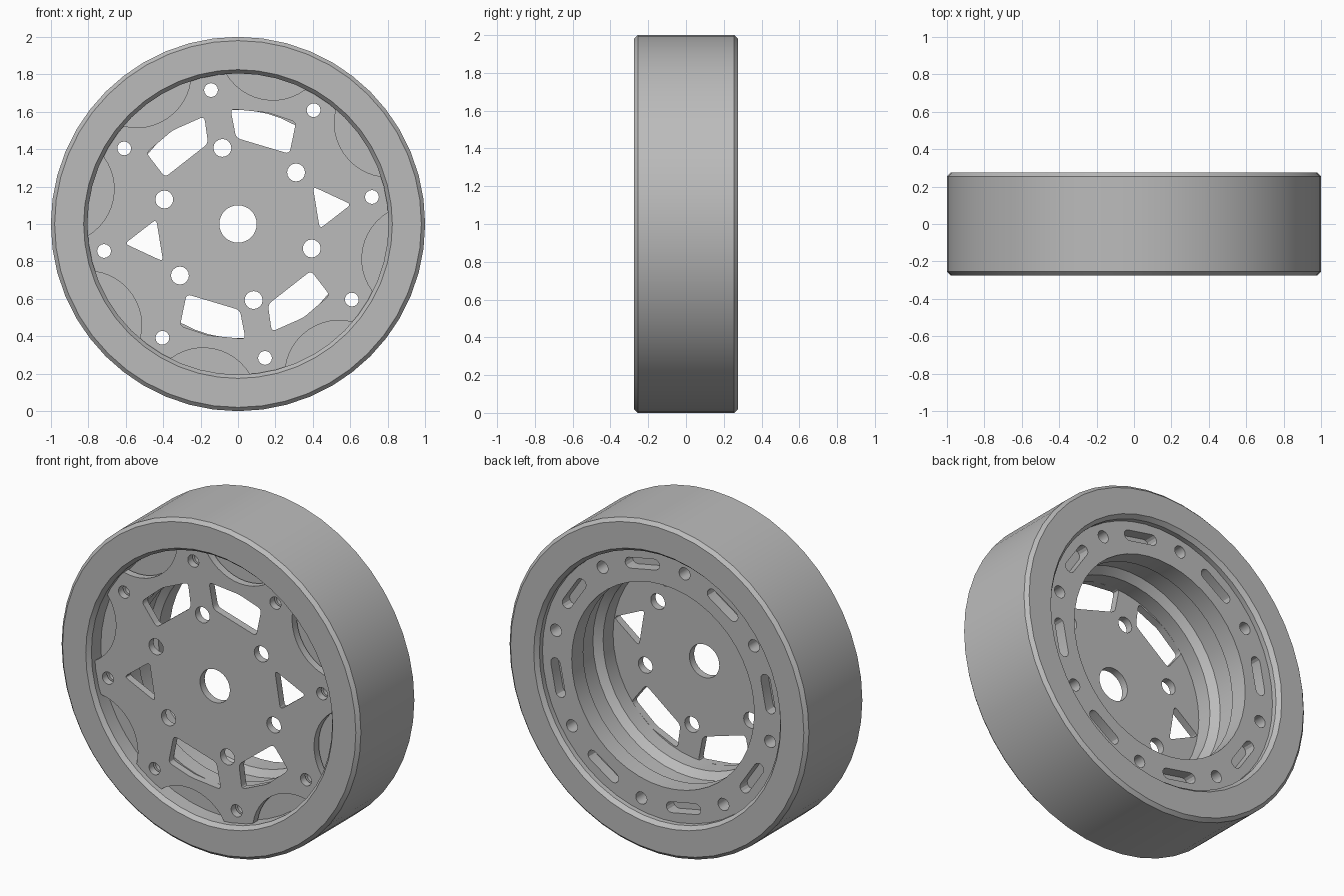
import bpy, bmesh
from math import sin, cos, pi, radians, atan2, acos
from mathutils import Matrix

if "Cube" in bpy.data.objects:
    bpy.data.objects.remove(bpy.data.objects["Cube"])

grey = bpy.data.materials.new("plain grey")
grey.use_nodes = True
grey.diffuse_color = (0.5, 0.5, 0.5, 1)
grey.node_tree.nodes["Principled BSDF"].inputs["Base Color"].default_value = (0.5, 0.5, 0.5, 1)

BOLT = radians(11.4)      # angle of the first bolt hole
STEP = pi / 4             # eight bolts round the rim
bolts = [BOLT + k * STEP for k in range(8)]
gaps = [a + STEP / 2 for a in bolts]


def finish(name, me):
    ob = bpy.data.objects.new(name, me)
    bpy.context.collection.objects.link(ob)
    me.materials.clear()
    me.materials.append(grey)
    return ob


def smooth(ob, angle=25):
    bpy.ops.object.select_all(action='DESELECT')
    ob.select_set(True)
    bpy.context.view_layer.objects.active = ob
    bpy.ops.object.shade_smooth_by_angle(angle=radians(angle))


def lathe(name, profile, n=48):
    """Spin a closed (radius, y) profile about the axle."""
    bm = bmesh.new()
    rings = [[bm.verts.new((r * cos(2 * pi * i / n), y, 1 + r * sin(2 * pi * i / n)))
              for r, y in profile] for i in range(n)]
    m = len(profile)
    for i in range(n):
        a, b = rings[i], rings[(i + 1) % n]
        for j in range(m):
            k = (j + 1) % m
            bm.faces.new((a[j], a[k], b[k], b[j]))
    bmesh.ops.recalc_face_normals(bm, faces=bm.faces)
    me = bpy.data.meshes.new(name)
    bm.to_mesh(me)
    bm.free()
    return finish(name, me)


def circle(r, dist=0, ang=0, n=16):
    cx, cz = dist * cos(ang), dist * sin(ang)
    return [(cx + r * cos(2 * pi * i / n), cz + r * sin(2 * pi * i / n)) for i in range(n)]


def slot(dist, ang, half, r):
    """Straight round-ended slot lying across the radius."""
    pts = []
    for side in (1, -1):
        for i in range(7):
            t = pi * i / 6
            u, v = dist + side * r * cos(t), side * (half + r * sin(t))
            pts.append((u * cos(ang) - v * sin(ang), u * sin(ang) + v * cos(ang)))
    return pts


def rounded(corners, cut=0.025):
    """Soften polygon corners with short quadratic arcs."""
    out = []
    for i, (x, z) in enumerate(corners):
        ends = []
        for px, pz in (corners[i - 1], corners[(i + 1) % len(corners)]):
            d = ((px - x) ** 2 + (pz - z) ** 2) ** 0.5
            ends.append((x + (px - x) * cut / d, z + (pz - z) * cut / d))
        for t in (0, 0.25, 0.5, 0.75, 1):
            p, q, s = (1 - t) ** 2, 2 * t * (1 - t), t * t
            out.append((p * ends[0][0] + q * x + s * ends[1][0],
                        p * ends[0][1] + q * z + s * ends[1][1]))
    return out


def plate(name, loops, y0, y1):
    """Flat plate from an outline and its holes."""
    cu = bpy.data.curves.new(name, 'CURVE')
    cu.dimensions, cu.fill_mode = '2D', 'BOTH'
    cu.extrude = (y1 - y0) / 2
    for loop in loops:
        sp = cu.splines.new('POLY')
        sp.points.add(len(loop) - 1)
        for p, (x, z) in zip(sp.points, loop):
            p.co = (x, z, 0, 1)
        sp.use_cyclic_u = True
    tmp = bpy.data.objects.new(name + "_outline", cu)
    bpy.context.collection.objects.link(tmp)
    deps = bpy.context.evaluated_depsgraph_get()
    me = bpy.data.meshes.new_from_object(tmp.evaluated_get(deps))
    bpy.data.objects.remove(tmp)
    me.transform(Matrix.Translation((0, (y0 + y1) / 2, 1)) @ Matrix.Rotation(pi / 2, 4, 'X'))
    bm = bmesh.new()
    bm.from_mesh(me)
    bmesh.ops.remove_doubles(bm, verts=bm.verts, dist=1e-5)
    bmesh.ops.recalc_face_normals(bm, faces=bm.faces)
    bm.to_mesh(me)
    bm.free()
    me.name = name
    return finish(name, me)


# Tyre with chamfered shoulders and bead edge
half = [(0.805, 0.25), (0.825, 0.275), (0.98, 0.275), (1.0, 0.255)]
tyre = lathe("tyre", half + [(r, -y) for r, y in reversed(half)])
smooth(tyre)

# Stepped barrel with a shallow central groove
barrel = lathe("barrel", [
    (0.807, -0.15), (0.807, 0.15), (0.61, 0.15), (0.61, 0.11), (0.65, 0.08),
    (0.65, -0.04), (0.61, -0.08), (0.61, -0.176), (0.65, -0.176), (0.65, -0.15)])

# Bolt holes through the barrel
bm = bmesh.new()
for a in bolts:
    place = Matrix.Translation((0.73 * cos(a), 0, 1 + 0.73 * sin(a))) @ Matrix.Rotation(pi / 2, 4, 'X')
    bmesh.ops.create_cone(bm, cap_ends=True, segments=16, radius1=0.037, radius2=0.037,
                          depth=1, matrix=place)
me = bpy.data.meshes.new("bolt_cutter")
bm.to_mesh(me)
bm.free()
cutter = finish("bolt_cutter", me)
cutter.hide_render = True
mod = barrel.modifiers.new("bolt_holes", 'BOOLEAN')
mod.operation, mod.solver, mod.object = 'DIFFERENCE', 'EXACT', cutter
deps = bpy.context.evaluated_depsgraph_get()
drilled = bpy.data.meshes.new_from_object(barrel.evaluated_get(deps))
barrel.modifiers.clear()
barrel.data = drilled
bpy.data.objects.remove(cutter)
smooth(barrel)

# Front plate outline: a disc with eight scoops taken from its edge
R, SC, SR = 0.806, 0.97, 0.29
edge = acos((R * R + SC * SC - SR * SR) / (2 * R * SC))
swing = atan2(R * sin(edge), SC - R * cos(edge))
outline = []
for g in gaps:
    for i in range(13):
        t = swing * (i / 6 - 1)
        u, v = SC - SR * cos(t), SR * sin(t)
        outline.append((u * cos(g) - v * sin(g), u * sin(g) + v * cos(g)))
    for i in range(1, 5):
        a = g + edge + (STEP - 2 * edge) * i / 5
        outline.append((R * cos(a), R * sin(a)))

# Windows, repeated half a turn round
windows = [
    [(-0.04, 0.615), (0.16, 0.595), (0.31, 0.545), (0.275, 0.375), (-0.01, 0.46)],
    [(-0.49, 0.38), (-0.35, 0.5), (-0.18, 0.575), (-0.16, 0.43), (-0.39, 0.25)],
    [(0.4, 0.2), (0.605, 0.105), (0.437, -0.025)]]
openings = []
for w in windows:
    shape = rounded(w)
    openings += [shape, [(-x, -z) for x, z in shape]]

bolt_holes = [circle(0.037, 0.73, a) for a in bolts]
lug_holes = [circle(0.048, 0.415, radians(41.6 + 60 * k)) for k in range(6)]
front = plate("front_plate", [outline, circle(0.1, n=32)] + openings + bolt_holes + lug_holes,
              -0.22, -0.175)
smooth(front)

# Scoop floor closing the gap behind the front plate
floor = plate("front_bead_seat", [circle(0.806, n=48), circle(0.64, n=48)] + bolt_holes, -0.16, -0.149)
smooth(floor)

# Rear clamp ring with bolt holes and slots
slots = [slot(0.715, g, 0.085, 0.032) for g in gaps]
ring = plate("rear_clamp_ring", [circle(0.806, n=48), circle(0.61, n=48)] + bolt_holes + slots,
             0.15, 0.22)
smooth(ring)
